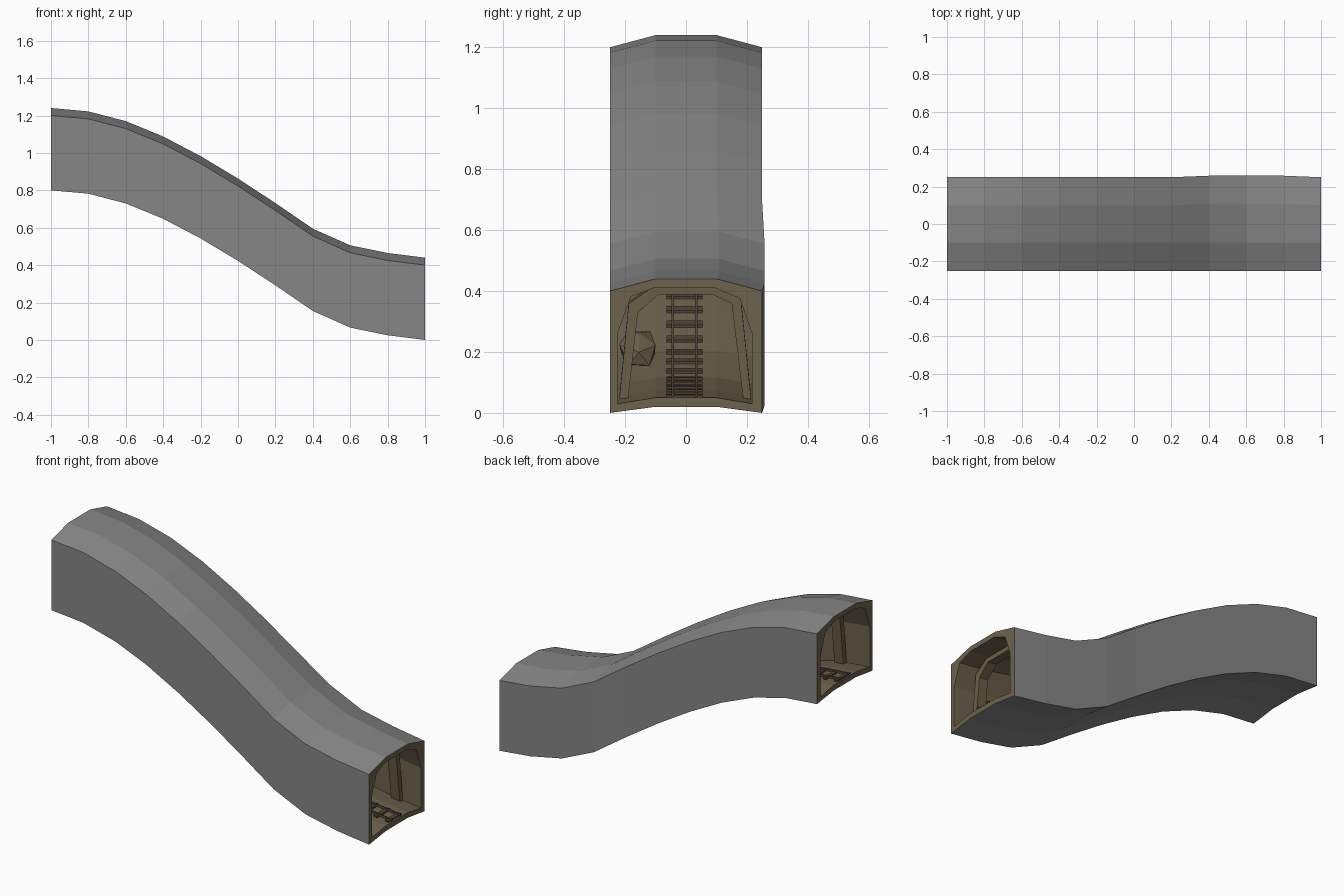
import bpy, bmesh, random
from mathutils import Vector

if "Cube" in bpy.data.objects:
    bpy.data.objects.remove(bpy.data.objects["Cube"])

random.seed(4)

# Floor height along the slope, one value every 0.2 in x
H = [0.80, 0.782, 0.73, 0.648, 0.543, 0.423, 0.292, 0.155, 0.066, 0.025, 0.0]


def h(x):
    t = min(max((x + 1) / 0.2, 0), 9.9999)
    i = int(t)
    return H[i] + (H[i + 1] - H[i]) * (t - i)


def material(name, rgb):
    m = bpy.data.materials.new(name)
    m.diffuse_color = (*rgb, 1)
    m.use_nodes = True
    m.node_tree.nodes["Principled BSDF"].inputs["Base Color"].default_value = m.diffuse_color
    return m


stone = material("grey stone", (0.24, 0.24, 0.24))
earth = material("brown earth", (0.155, 0.122, 0.075))
wood = material("support wood", (0.145, 0.112, 0.065))
tie_mat = material("dark tie wood", (0.075, 0.055, 0.037))
rail_mat = material("rail metal", (0.085, 0.07, 0.055))


def finish(bm, name, mats):
    bmesh.ops.recalc_face_normals(bm, faces=bm.faces)
    me = bpy.data.meshes.new(name)
    bm.to_mesh(me)
    bm.free()
    for m in mats:
        me.materials.append(m)
    ob = bpy.data.objects.new(name, me)
    bpy.context.scene.collection.objects.link(ob)
    return ob


def sweep(bm, profile, xs):
    """Closed (y, z) loop carried along the slope, with end caps."""
    rings = [[bm.verts.new((x, y, z + h(x))) for y, z in profile] for x in xs]
    n = len(profile)
    for a, b in zip(rings, rings[1:]):
        for j in range(n):
            k = (j + 1) % n
            bm.faces.new((a[j], a[k], b[k], b[j]))
    bm.faces.new(rings[0])
    bm.faces.new(rings[-1])


def rect(y0, y1, z0, z1):
    return [(y0, z0), (y1, z0), (y1, z1), (y0, z1)]


stations = [-1 + 0.2 * i for i in range(11)]

# Tunnel shell: grey outside, brown inside and on the rims
outer = [(-.25, 0), (-.1, .02), (.1, .02), (.25, 0), (.25, .26),
         (.25, .40), (.1, .44), (-.1, .44), (-.25, .40), (-.25, .26)]
inner = [(-.225, .03), (-.1, .05), (.1, .05), (.217, .03), (.217, .26),
         (.176, .376), (.09, .412), (-.1, .412), (-.18, .382), (-.225, .26)]
bm = bmesh.new()
loops = []
for x in stations:
    bulge = 0.008 if 0.3 < x < 0.9 else 0
    o = [bm.verts.new((x, y + (bulge if y > 0 else 0), z + h(x))) for y, z in outer]
    i = [bm.verts.new((x, y, z + h(x))) for y, z in inner]
    loops.append((o, i))
n = len(outer)
for (o0, i0), (o1, i1) in zip(loops, loops[1:]):
    for j in range(n):
        k = (j + 1) % n
        bm.faces.new((o0[j], o0[k], o1[k], o1[j])).material_index = 0
        bm.faces.new((i0[j], i0[k], i1[k], i1[j])).material_index = 1
for o, i in (loops[0], loops[-1]):
    for j in range(n):
        k = (j + 1) % n
        bm.faces.new((o[j], o[k], i[k], i[j])).material_index = 1
finish(bm, "tunnel_shell", [stone, earth])

# Timber support frames
frame_out = [(-.219, .03), (-.188, .345), (-.105, .402), (.093, .402), (.18, .36), (.214, .03)]
frame_in = [(-.19, .03), (-.158, .315), (-.09, .375), (.085, .375), (.15, .345), (.188, .03)]
for idx, x in enumerate((-0.83, 0.0, 0.86)):
    bm = bmesh.new()
    for j in range(5):
        sweep(bm, [frame_out[j], frame_out[j + 1], frame_in[j + 1], frame_in[j]],
              [x - 0.028, x + 0.028])
    finish(bm, f"support_frame_{idx + 1}", [wood])

# Track: cross ties and two rails following the floor
bm = bmesh.new()
for t in range(29):
    x = -0.98 + 0.07 * t
    sweep(bm, rect(-.064, .054, .046, .058), [x - 0.011, x + 0.011])
finish(bm, "track_ties", [tie_mat])
for side, y in (("left", -.043), ("right", .033)):
    bm = bmesh.new()
    sweep(bm, rect(y - .004, y + .004, .054, .066), stations)
    finish(bm, f"{side}_rail", [rail_mat])

# Boulder bulging from the side wall
bm = bmesh.new()
bmesh.ops.create_icosphere(bm, subdivisions=1, radius=1)
for v in bm.verts:
    p = v.co * random.uniform(0.85, 1.05)
    x = 0.45 + p.x * 0.09
    v.co = Vector((x, -0.155 + p.y * 0.072, h(x) + 0.075 + p.z * 0.06))
finish(bm, "wall_boulder", [earth])
